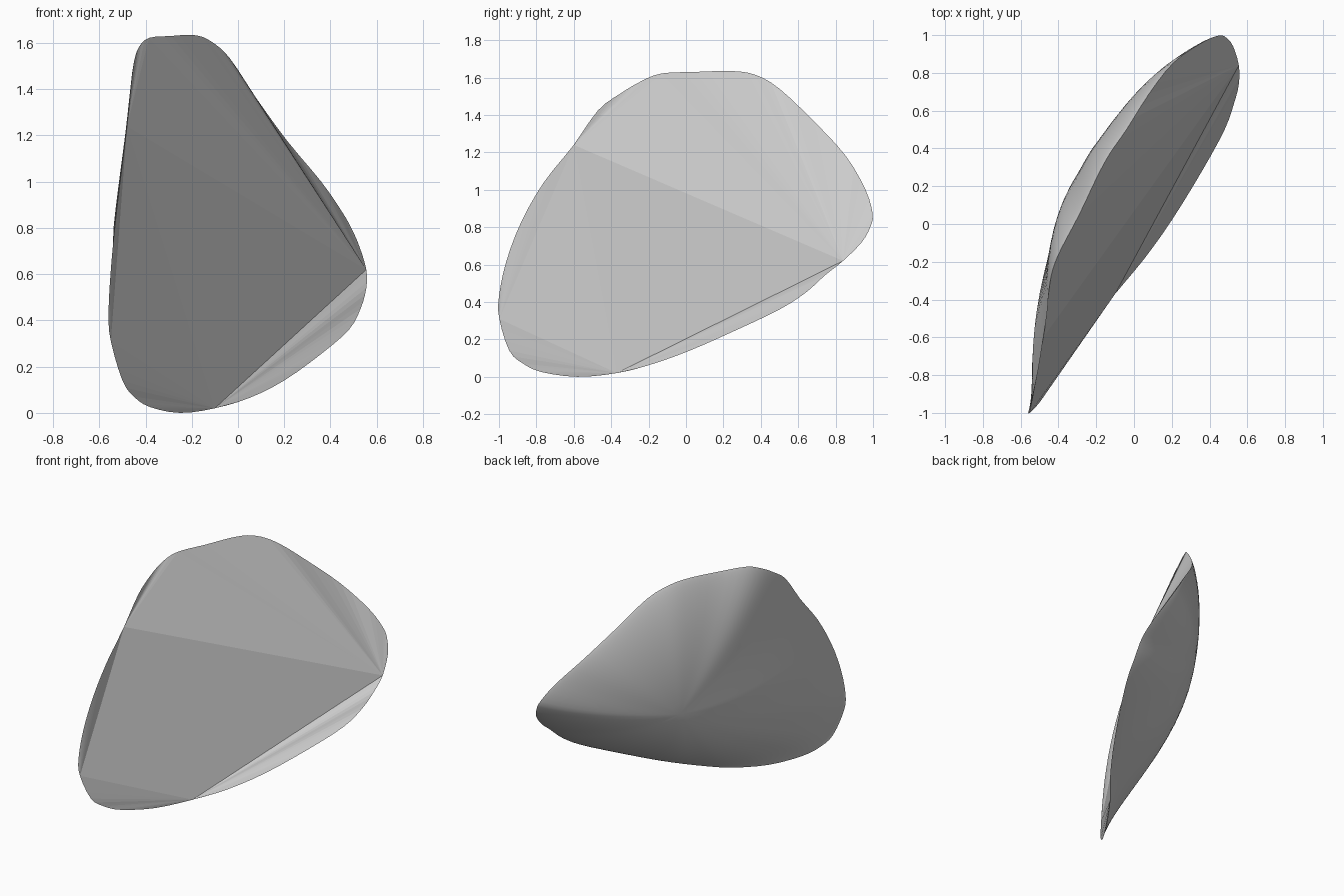
import bpy
import bmesh
import math
from mathutils import Vector

cube = bpy.data.objects.get("Cube")
if cube:
    bpy.data.objects.remove(cube, do_unlink=True)

grey = bpy.data.materials.new("light grey")
grey.use_nodes = True
colour = (0.6, 0.6, 0.6, 1)
grey.diffuse_color = colour
grey.node_tree.nodes["Principled BSDF"].inputs["Base Color"].default_value = colour

# Control points of the sharp outline shared by the faceted and the domed side
OUTLINE = [
    (0.555, 0.84, 0.62), (0.525, 0.94, 0.72), (0.49, 0.985, 0.80), (0.45, 0.998, 0.87),
    (0.36, 0.96, 1.0), (0.21, 0.855, 1.18), (0.08, 0.69, 1.36), (-0.04, 0.50, 1.54),
    (-0.13, 0.37, 1.615), (-0.20, 0.24, 1.635), (-0.29, 0.05, 1.63), (-0.385, -0.13, 1.622),
    (-0.43, -0.24, 1.58), (-0.45, -0.35, 1.515), (-0.46, -0.47, 1.425), (-0.48, -0.60, 1.24),
    (-0.505, -0.76, 1.04), (-0.53, -0.88, 0.83), (-0.55, -0.96, 0.62), (-0.56, -1.0, 0.43),
    (-0.55, -0.998, 0.31), (-0.50, -0.945, 0.14), (-0.45, -0.87, 0.07), (-0.38, -0.77, 0.025),
    (-0.25, -0.58, 0.0), (-0.10, -0.37, 0.02), (0.05, -0.19, 0.065), (0.20, 0.02, 0.14),
    (0.36, 0.28, 0.255), (0.48, 0.50, 0.36), (0.53, 0.64, 0.45), (0.555, 0.74, 0.54),
]
STEPS = 3
TIP, CREST, SHOULDER, HEEL, FOOT = (STEPS * i for i in (0, 11, 15, 20, 25))


def smooth_loop(points, steps):
    """Closed curve running smoothly through the points."""
    pts = [Vector(p) for p in points]
    loop = []
    for i in range(len(pts)):
        a, b, c, d = (pts[(i + k) % len(pts)] for k in (-1, 0, 1, 2))
        for s in range(steps):
            t = s / steps
            loop.append(0.5 * (2 * b + (c - a) * t + (2 * a - 5 * b + 4 * c - d) * t ** 2
                               + (3 * b - a - 3 * c + d) * t ** 3))
    return loop


RIM = smooth_loop(OUTLINE, STEPS)
N = len(RIM)
CENTRE = Vector((0.10, 0.17, 0.77))
BACK = Vector((-0.83, 0.53, -0.164)).normalized()
DEPTH = 0.37
RINGS = 16

bm = bmesh.new()
rim = [bm.verts.new(p) for p in RIM]


def fan(pivot, first, last):
    """Flat facets joining one rim point to a run of others."""
    for i in range(first, last):
        bm.faces.new((rim[pivot], rim[i % N], rim[(i + 1) % N]))


# Faceted side: fans of long triangles, bent along the line from shoulder to tip
fan(TIP, 1, CREST)
fan(SHOULDER, CREST, SHOULDER - 1)
fan(HEEL, SHOULDER, HEEL - 1)
fan(FOOT, HEEL, FOOT - 1)
fan(FOOT, FOOT + 1, N)
for corners in ((TIP, CREST, SHOULDER), (TIP, SHOULDER, FOOT), (SHOULDER, HEEL, FOOT)):
    bm.faces.new([rim[i] for i in corners])


def dome_point(p, r):
    """Point of the dome at the fraction r of the way from the crown to rim point p."""
    arm = p - CENTRE
    height = arm.dot(BACK)
    flare = 0.92 + max(0, 0.8 - p.z) * max(0, -p.y)     # thinner towards heel and foot
    lift = height * r * r + DEPTH * (1 - r * r) ** flare
    return CENTRE + (arm - BACK * height) * r + BACK * lift


# Domed side: rings shrinking from the rim to the crown
outer = rim
for k in range(1, RINGS):
    r = math.cos(k / RINGS * math.pi / 2)
    ring = [bm.verts.new(dome_point(p, r)) for p in RIM]
    for i in range(N):
        j = (i + 1) % N
        bm.faces.new((outer[i], outer[j], ring[j], ring[i])).smooth = True
    outer = ring
crown = bm.verts.new(CENTRE + BACK * DEPTH)
for i in range(N):
    bm.faces.new((outer[i], outer[(i + 1) % N], crown)).smooth = True

bmesh.ops.recalc_face_normals(bm, faces=bm.faces[:])
# Crisp rim between the two sides
for i in range(N):
    bm.edges.get((rim[i], rim[(i + 1) % N])).smooth = False

mesh = bpy.data.meshes.new("domed_shell")
bm.to_mesh(mesh)
bm.free()
mesh.materials.append(grey)
shell = bpy.data.objects.new("domed_shell", mesh)
bpy.context.collection.objects.link(shell)
